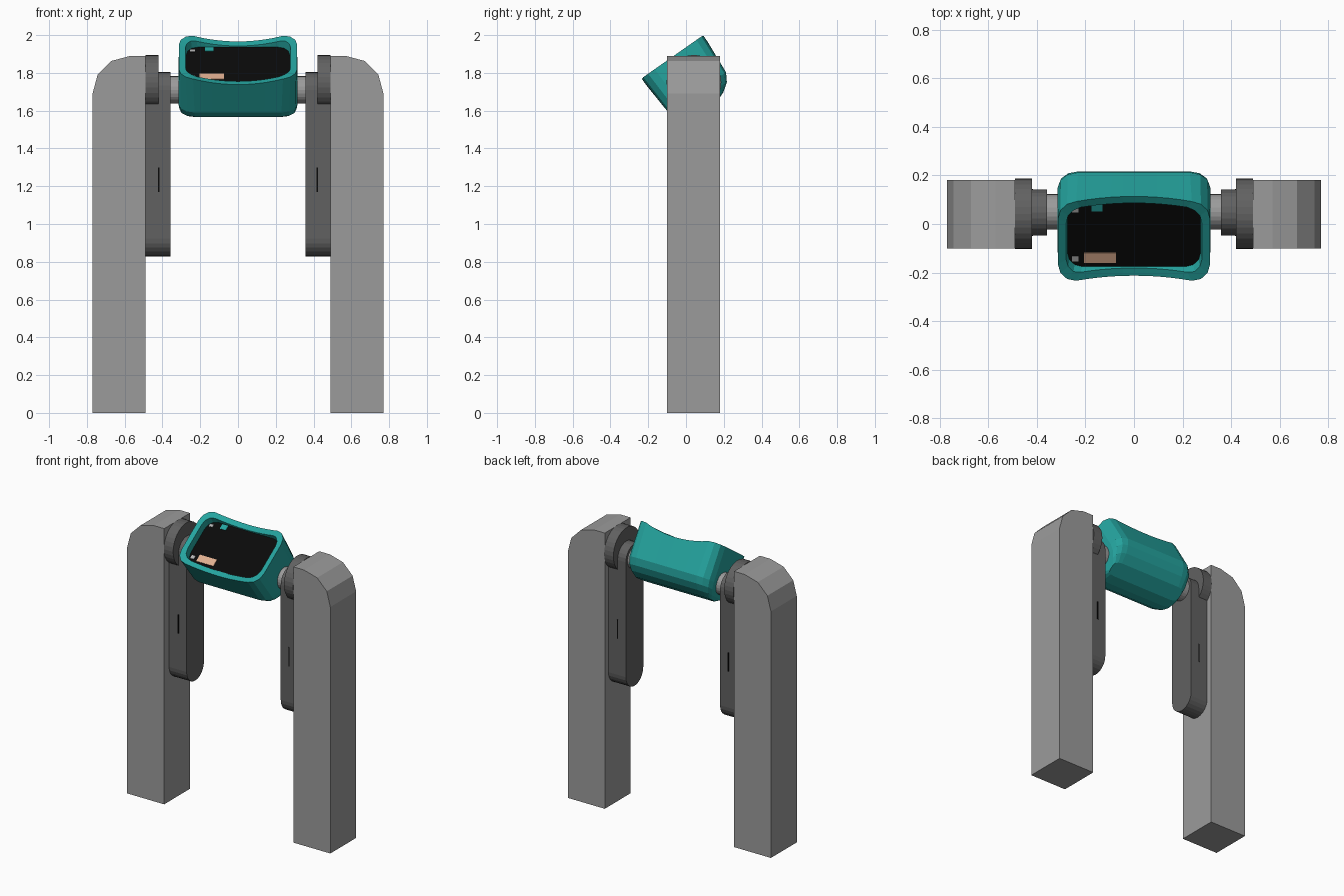
import bpy, bmesh, math
from mathutils import Vector

cube = bpy.data.objects.get("Cube")
if cube:
    bpy.data.objects.remove(cube, do_unlink=True)


def material(name, r, g, b):
    m = bpy.data.materials.new(name)
    m.use_nodes = True
    m.diffuse_color = (r, g, b, 1)
    m.node_tree.nodes["Principled BSDF"].inputs["Base Color"].default_value = (r, g, b, 1)
    return m


GREY = material("post grey", 0.33, 0.33, 0.33)
DARK = material("arm dark grey", 0.12, 0.12, 0.12)
TEAL = material("shell teal", 0.018, 0.37, 0.345)
BLACK = material("screen black", 0.003, 0.003, 0.003)
PEACH = material("patch peach", 0.75, 0.43, 0.28)
PALE = material("patch pale grey", 0.45, 0.45, 0.45)
parts = []


def finish(name, bm, *mats):
    bmesh.ops.recalc_face_normals(bm, faces=bm.faces)
    mesh = bpy.data.meshes.new(name)
    bm.to_mesh(mesh)
    bm.free()
    for m in mats:
        mesh.materials.append(m)
    ob = bpy.data.objects.new(name, mesh)
    bpy.context.collection.objects.link(ob)
    parts.append(ob)
    return ob


def prism(name, outline, offset, mat):
    """Extrude a flat outline of 3D points along an offset."""
    bm = bmesh.new()
    face = bm.faces.new([bm.verts.new(p) for p in outline])
    ext = bmesh.ops.extrude_face_region(bm, geom=[face])
    moved = [v for v in ext["geom"] if isinstance(v, bmesh.types.BMVert)]
    bmesh.ops.translate(bm, verts=moved, vec=offset)
    return finish(name, bm, mat)


def arc(cx, cy, r, start, end, steps):
    angles = [math.radians(start + (end - start) * i / steps) for i in range(steps + 1)]
    return [(cx + r * math.cos(a), cy + r * math.sin(a)) for a in angles]


# Posts, discs, arms and pivot pins on both sides
AXIS_Y, PIN_Z = 0.042, 1.71
for side, s in (("left", 1), ("right", -1)):
    post = [(0.49, 0), (0.77, 0)] + arc(0.57, 1.69, 0.2, 0, 90, 3) + [(0.49, 1.89)]
    prism(side + "_post", [(s * x, -0.1, z) for x, z in post], (0, 0.28, 0), GREY)

    disc = arc(AXIS_Y, 1.75, 0.145, 0, 360, 32)[:-1]
    prism(side + "_disc", [(s * 0.42, y, z) for y, z in disc], (s * 0.07, 0, 0), DARK)

    arm = arc(0.047, PIN_Z, 0.094, 0, 180, 12) + arc(0.047, 0.922, 0.094, 180, 360, 12)
    prism(side + "_arm", [(s * 0.357, y, z) for y, z in arm], (s * 0.133, 0, 0), DARK)

    pin = arc(0.05, PIN_Z, 0.073, 0, 360, 24)[:-1]
    prism(side + "_pin", [(s * 0.24, y, z) for y, z in pin], (s * 0.13, 0, 0), GREY)

    # Narrow slot on the front and back of each arm
    for label, y in (("front", -0.049), ("back", 0.139)):
        slot = [(s * x, y, z) for x, z in ((0.416, 1.17), (0.424, 1.17), (0.424, 1.3), (0.416, 1.3))]
        prism(f"{side}_{label}_slot", slot, (0, 0.004, 0), BLACK)

# Tilted head frame: x across, u up the face, d into the body
TILT = math.radians(35)
CENTRE = Vector((0, -0.0725, 1.885))
UP = Vector((0, math.cos(TILT), math.sin(TILT)))
INTO = Vector((0, math.sin(TILT), -math.cos(TILT)))


def head_point(x, u, d):
    return CENTRE + Vector((x, 0, 0)) + UP * u + INTO * d


def ring(hx, hu, rx, ru, d, dip):
    """Rounded rectangle whose middle sinks by dip."""
    top = []
    for i in range(4):
        a = math.radians(30 * i)
        top.append((hx - rx + rx * math.cos(a), hu - ru + ru * math.sin(a)))
    span = hx - rx
    top += [(span * (1 - i / 5), hu) for i in range(1, 10)]
    top += [(-x, u) for x, u in reversed(top[:4])]
    outline = top + [(-x, -u) for x, u in top]
    return [head_point(x, u, d + dip * max(0, 1 - (x / 0.25) ** 2)) for x, u in outline]


# Head shell, from the back cap round the rim to the recessed screen
bm = bmesh.new()
sections = [
    (0.285, 0.05, 0.05, 0.03, 0.333, 0),
    (0.300, 0.115, 0.07, 0.06, 0.308, 0),
    (0.310, 0.160, 0.08, 0.07, 0.275, 0),
    (0.315, 0.186, 0.085, 0.08, 0.230, 0),
    (0.313, 0.199, 0.075, 0.085, 0, 0.04),
    (0.279, 0.163, 0.06, 0.07, 0.004, 0.04),
    (0.274, 0.160, 0.06, 0.07, 0.05, 0),
]
loops = [[bm.verts.new(p) for p in ring(*sec)] for sec in sections]
for a, b in zip(loops, loops[1:]):
    for i in range(len(a)):
        j = (i + 1) % len(a)
        bm.faces.new((a[i], a[j], b[j], b[i]))
bm.faces.new(loops[0])
bm.faces.new(loops[-1]).material_index = 1
finish("head_shell", bm, TEAL, BLACK)


# Small coloured patches on the screen
def patch(name, x0, x1, u0, u1, mat):
    pts = [head_point(x, u, 0.05) for x, u in ((x0, u0), (x1, u0), (x1, u1), (x0, u1))]
    prism(name, pts, -INTO * 0.004, mat)


patch("peach_patch", -0.205, -0.075, -0.14, -0.09, PEACH)
patch("teal_patch", -0.175, -0.13, 0.12, 0.155, TEAL)
patch("upper_pale_patch", -0.255, -0.228, 0.115, 0.133, PALE)
patch("lower_pale_patch", -0.255, -0.228, -0.132, -0.108, PALE)

# Smooth shading with sharp edges kept
for ob in bpy.context.view_layer.objects:
    ob.select_set(ob in parts)
bpy.context.view_layer.objects.active = parts[0]
bpy.ops.object.shade_smooth_by_angle(angle=math.radians(35))
